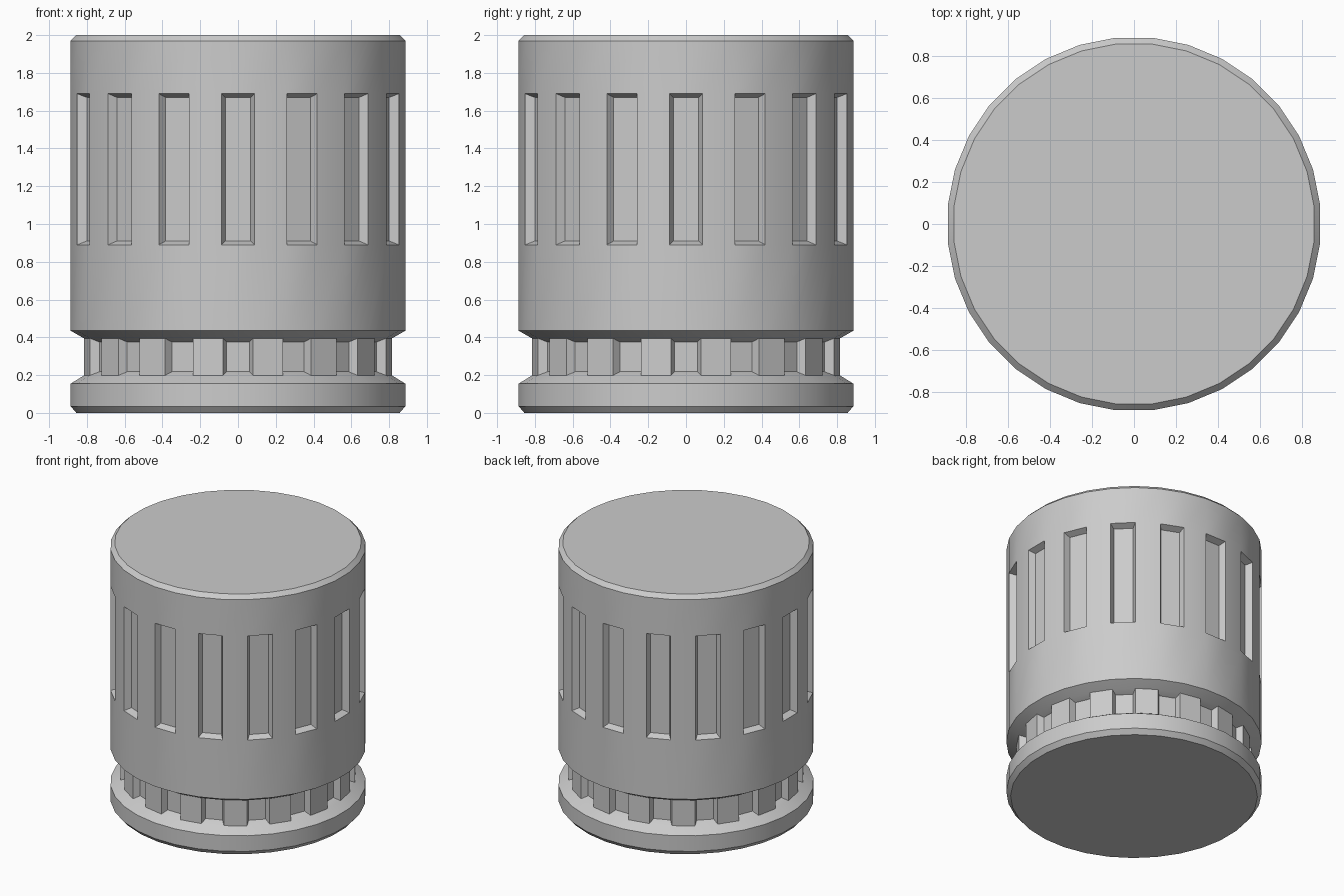
import bpy, bmesh, math

# Remove the default object
if "Cube" in bpy.data.objects:
    bpy.data.objects.remove(bpy.data.objects["Cube"], do_unlink=True)

SIDES = 32
RECESS_EDGE = 0.02
RECESS_DEPTH = 0.047

# Outline as (radius, height), from the foot to the top
profile = [
    (0.86, 0.0), (0.89, 0.035), (0.89, 0.155),   # foot flange
    (0.82, 0.198), (0.82, 0.395),                # toothed neck
    (0.89, 0.435), (0.89, 0.89),                 # lower grip
    (0.89, 1.69), (0.89, 1.97), (0.86, 2.0),     # slotted grip and top
]
NECK_BAND, SLOT_BAND = 3, 6

grey = bpy.data.materials.new("plain grey")
grey.use_nodes = True
colour = (0.6, 0.6, 0.6, 1.0)
grey.diffuse_color = colour
grey.node_tree.nodes["Principled BSDF"].inputs["Base Color"].default_value = colour


def make_ring(bm, radius, z):
    """One ring of vertices, with a flat side facing each axis."""
    step = math.tau / SIDES
    return [bm.verts.new((radius * math.cos((i + 0.5) * step),
                          radius * math.sin((i + 0.5) * step), z))
            for i in range(SIDES)]


# Turned body
bm = bmesh.new()
rings = [make_ring(bm, r, z) for r, z in profile]
recesses = []
for band, (low, high) in enumerate(zip(rings, rings[1:])):
    for i in range(SIDES):
        j = (i + 1) % SIDES
        face = bm.faces.new((low[i], low[j], high[j], high[i]))
        if band in (NECK_BAND, SLOT_BAND) and i % 2 == 1:
            recesses.append(face)
bm.faces.new(rings[0][::-1])
bm.faces.new(rings[-1])
bm.normal_update()

# Tapered grip slots and the gaps between the neck teeth
bmesh.ops.inset_individual(bm, faces=recesses, thickness=RECESS_EDGE,
                           depth=-RECESS_DEPTH, use_even_offset=True)
bm.normal_update()

mesh = bpy.data.meshes.new("slotted_knob")
bm.to_mesh(mesh)
bm.free()
mesh.materials.append(grey)
knob = bpy.data.objects.new("slotted_knob", mesh)
bpy.context.collection.objects.link(knob)

# Smooth round the body, crisp at the chamfers and recesses
bpy.ops.object.select_all(action="DESELECT")
knob.select_set(True)
bpy.context.view_layer.objects.active = knob
bpy.ops.object.shade_smooth_by_angle(angle=math.radians(30))
